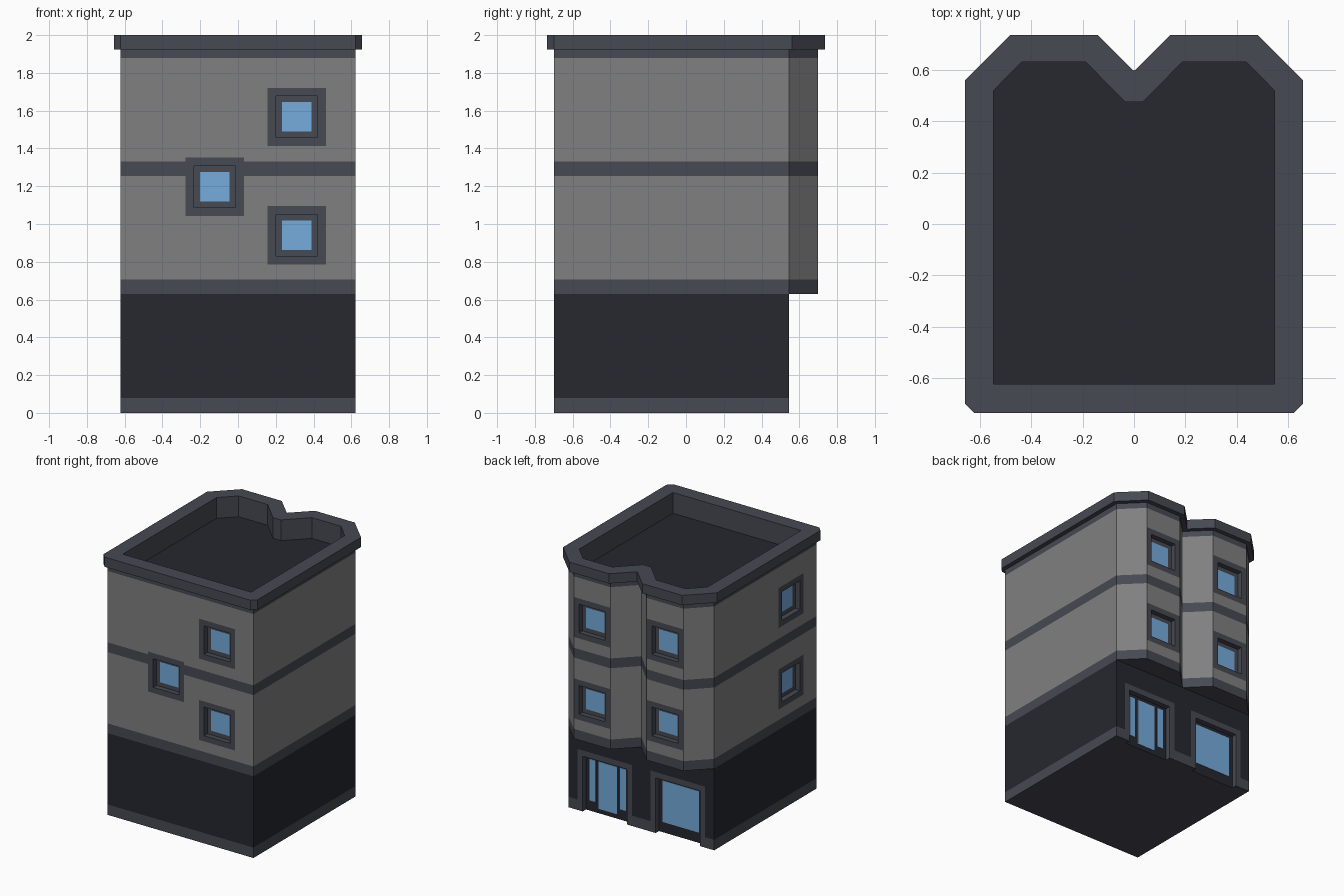
import bpy, bmesh
from math import pi
from mathutils import Matrix, Vector

if "Cube" in bpy.data.objects:
    bpy.data.objects.remove(bpy.data.objects["Cube"])

WALL, TRIM, NAVY, GLASS = range(4)
MATS = []
for name, col in (("wall_grey", (0.216, 0.216, 0.216)), ("trim_grey", (0.063, 0.067, 0.086)),
                  ("dark_navy", (0.019, 0.021, 0.029)), ("glass_blue", (0.18, 0.41, 0.72))):
    m = bpy.data.materials.new(name)
    m.diffuse_color = (*col, 1)
    m.use_nodes = True
    m.node_tree.nodes["Principled BSDF"].inputs["Base Color"].default_value = m.diffuse_color
    MATS.append(m)


def finish(name, bm, matrix=None):
    bmesh.ops.recalc_face_normals(bm, faces=bm.faces)
    me = bpy.data.meshes.new(name)
    bm.to_mesh(me)
    bm.free()
    for m in MATS:
        me.materials.append(m)
    if matrix:
        me.transform(matrix)
    ob = bpy.data.objects.new(name, me)
    bpy.context.collection.objects.link(ob)
    return ob


def prism(name, outline, levels, mats, bottom, top):
    """Stacked storeys over one outline, one material per level."""
    bm = bmesh.new()
    rows = [[bm.verts.new((x, y, z)) for x, y in outline] for z in levels]
    n = len(outline)
    for lo, hi, mat in zip(rows, rows[1:], mats):
        for i in range(n):
            j = (i + 1) % n
            bm.faces.new((lo[i], lo[j], hi[j], hi[i])).material_index = mat
    bm.faces.new(rows[0][::-1]).material_index = bottom
    bm.faces.new(rows[-1]).material_index = top
    return finish(name, bm)


def box(name, lo, hi, mat, matrix=None):
    lo, hi = Vector(lo), Vector(hi)
    bm = bmesh.new()
    bmesh.ops.create_cube(bm, size=1)
    for v in bm.verts:
        v.co = (lo + hi) / 2 + v.co * (hi - lo)
    for f in bm.faces:
        f.material_index = mat
    return finish(name, bm, matrix)


def cut(target, cutter):
    mod = target.modifiers.new("cut", 'BOOLEAN')
    mod.operation, mod.solver, mod.object = 'DIFFERENCE', 'EXACT', cutter
    mod.material_mode = 'TRANSFER'
    bpy.context.view_layer.objects.active = target
    bpy.ops.object.modifier_apply(modifier=mod.name)


def mirrored(half):
    """Close a right-hand outline; points on x = 0 are not doubled."""
    return half + [(-x, y) for x, y in reversed(half) if x > 0]


# Ground floor and the upper storeys with two bays at the back
X, F, B = 0.622, -0.70, 0.545
ground = prism("ground_floor", mirrored([(X, F), (X, B)]),
               [0, 0.08, 0.63], [TRIM, NAVY], TRIM, NAVY)
upper = prism("upper_storeys",
              mirrored([(X, F), (X, B), (0.467, 0.70), (0.155, 0.70), (0, B)]),
              [0.63, 0.705, 1.255, 1.33, 1.88, 1.925],
              [TRIM, WALL, TRIM, WALL, TRIM], TRIM, TRIM)
cornice = prism("cornice",
                mirrored([(0.622, -0.735), (0.657, -0.70), (0.657, 0.56), (0.481, 0.735),
                          (0.142, 0.735), (0, 0.595)]),
                [1.925, 2.0], [TRIM], TRIM, TRIM)

# Sunken roof
well = prism("roof_well_cutter",
             mirrored([(0.547, -0.622), (0.547, 0.518), (0.437, 0.63), (0.188, 0.63), (0.035, 0.475)]),
             [1.84, 2.1], [TRIM], NAVY, TRIM)
cut(upper, well)
cut(cornice, well)
bpy.data.objects.remove(well)


def place(x, y, z, turn):
    return Matrix.Translation((x, y, z)) @ Matrix.Rotation(turn, 4, 'Z')


def window(name, matrix):
    """Flush square frame with a recessed sash and pane, facing local -y."""
    h, d = 0.154, 0.04
    pocket = box("pocket", (-h, -0.1, -h), (h, 0.06, h), TRIM, matrix)
    cut(upper, pocket)
    bpy.data.objects.remove(pocket)
    bm = bmesh.new()
    loops = [[bm.verts.new((sx * r, y, sz * r)) for sx, sz in ((-1, -1), (1, -1), (1, 1), (-1, 1))]
             for r, y in ((h, 0.06), (h, 0), (0.11, 0), (0.11, d), (0.078, d))]
    for a, b in zip(loops, loops[1:]):
        for i in range(4):
            j = (i + 1) % 4
            bm.faces.new((a[i], a[j], b[j], b[i])).material_index = TRIM
    bm.faces.new(loops[-1]).material_index = GLASS
    bm.faces.new(loops[0][::-1]).material_index = TRIM
    finish(name, bm, matrix)


# Upper windows: front, left wall and bays
LOW, HIGH = 0.94, 1.567
window("front_stair_window", place(-0.123, F, 1.197, 0))
for tag, z in (("lower", LOW), ("upper", HIGH)):
    window(f"front_window_{tag}", place(0.311, F, z, 0))
    window(f"side_window_{tag}", place(-X, -0.39, z, -pi / 2))
    for side, x in (("left", -0.311), ("right", 0.311)):
        window(f"bay_window_{side}_{tag}", place(x, 0.70, z, pi))


def shop_opening(name, x, panes):
    """Recess to the ground with jambs, lintel and panes (x0, x1, z0)."""
    m = place(x, B, 0, pi)
    w, i, top, d = 0.233, 0.188, 0.47, 0.04
    pocket = box("pocket", (-w, -0.1, -0.1), (w, d, top), NAVY, m)
    cut(ground, pocket)
    bpy.data.objects.remove(pocket)
    box(name + "_jamb_a", (-w, 0, 0), (-i, d, top), TRIM, m)
    box(name + "_jamb_b", (i, 0, 0), (w, d, top), TRIM, m)
    box(name + "_lintel", (-i, 0, top - 0.045), (i, d, top), TRIM, m)
    for k, (x0, x1, z0) in enumerate(panes):
        box(f"{name}_pane_{k}", (x0, d - 0.003, z0), (x1, d + 0.01, 0.4), GLASS, m)


# Shop front: display window and door with side lights
shop_opening("shop_window", -0.311, [(-0.155, 0.155, 0.08)])
shop_opening("shop_door", 0.311, [(-0.155, -0.105, 0.08), (-0.078, 0.078, 0.035), (0.105, 0.155, 0.08)])
